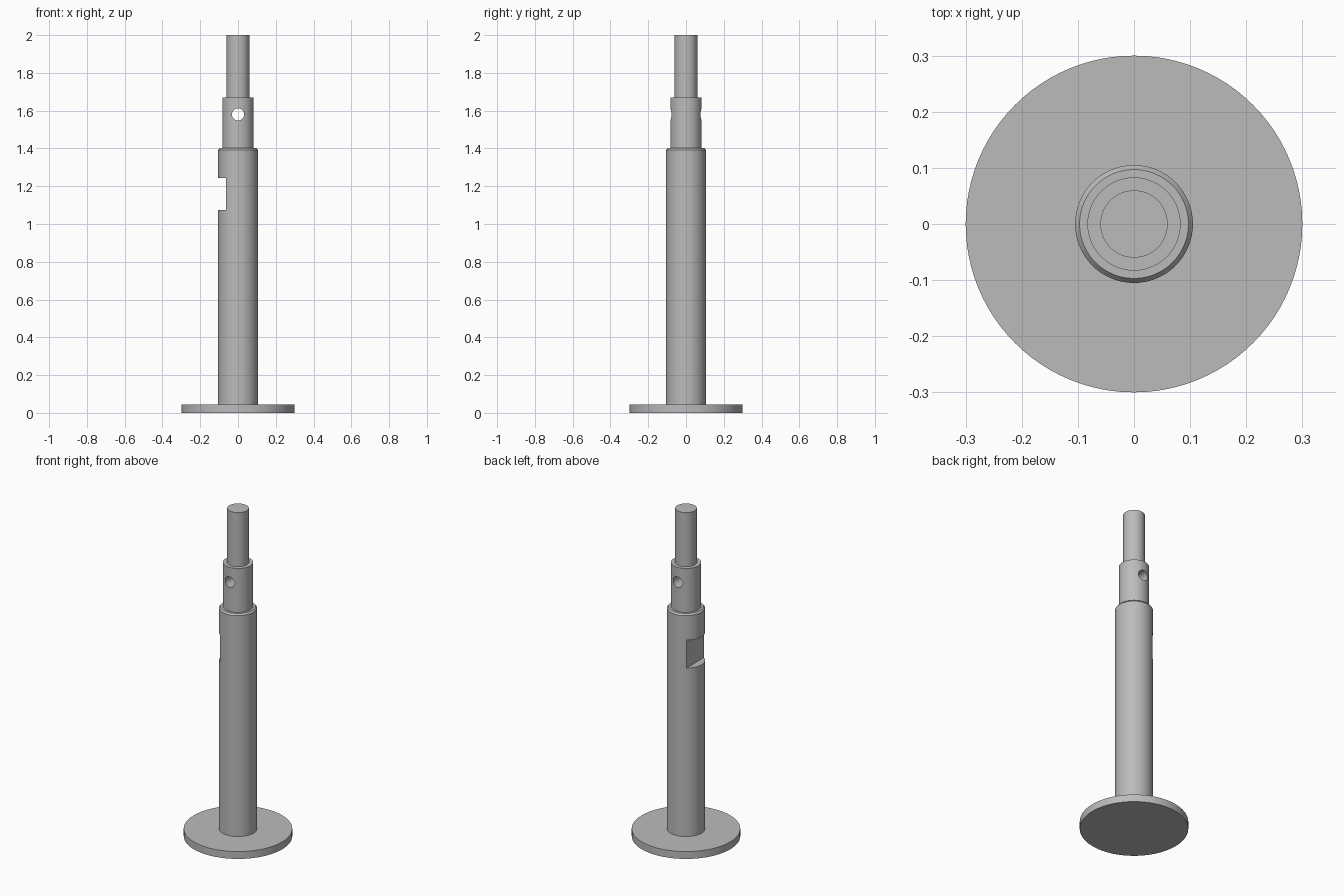
import bpy, math

cube = bpy.data.objects.get("Cube")
if cube:
    bpy.data.objects.remove(cube)

# Plain grey metal
steel = bpy.data.materials.new("steel grey")
steel.use_nodes = True
grey = (0.5, 0.5, 0.5, 1)
steel.diffuse_color = grey
steel.node_tree.nodes["Principled BSDF"].inputs["Base Color"].default_value = grey

SIDES = 96


def turned(name, profile):
    """Solid of revolution about z from (radius, height) points, bottom to top."""
    verts, faces = [], []
    for r, z in profile:
        for i in range(SIDES):
            a = math.tau * i / SIDES
            verts.append((r * math.cos(a), r * math.sin(a), z))
    for k in range(len(profile) - 1):
        for i in range(SIDES):
            j = (i + 1) % SIDES
            lo, hi = k * SIDES, (k + 1) * SIDES
            faces.append((lo + i, lo + j, hi + j, hi + i))
    top = (len(profile) - 1) * SIDES
    faces.append(tuple(reversed(range(SIDES))))
    faces.append(tuple(range(top, top + SIDES)))
    mesh = bpy.data.meshes.new(name)
    mesh.from_pydata(verts, [], faces)
    mesh.materials.append(steel)
    obj = bpy.data.objects.new(name, mesh)
    bpy.context.collection.objects.link(obj)
    return obj


def cut(obj, cutter, name):
    """Subtract the cutter and apply, then remove it."""
    cutter.name = name
    cutter.hide_render = True
    cutter.data.materials.append(steel)
    mod = obj.modifiers.new(name, 'BOOLEAN')
    mod.operation = 'DIFFERENCE'
    mod.solver = 'EXACT'
    mod.object = cutter
    bpy.context.view_layer.objects.active = obj
    bpy.ops.object.modifier_apply(modifier=mod.name)
    bpy.data.objects.remove(cutter)


# Stacked turned sections
base = turned("base_disc", [(0.30, 0), (0.30, 0.045)])
column = turned("column", [(0.105, 0.045), (0.105, 1.392), (0.097, 1.402)])
collar = turned("collar", [(0.083, 1.402), (0.083, 1.67)])
pin = turned("top_pin", [(0.06, 1.67), (0.06, 2.0)])

# Flat notch in the side of the column
bpy.ops.mesh.primitive_cube_add(size=1, location=(-0.163, 0, 1.158))
notch = bpy.context.object
notch.scale = (0.2, 0.4, 0.17)
cut(column, notch, "notch_cutter")

# Cross hole through the collar, front to back
bpy.ops.mesh.primitive_cylinder_add(vertices=48, radius=0.032, depth=0.4,
                                    location=(0, 0, 1.58),
                                    rotation=(math.pi / 2, 0, 0))
cut(collar, bpy.context.object, "hole_cutter")

# Smooth round walls, sharp rims
bpy.ops.object.select_all(action='DESELECT')
for part in (base, column, collar, pin):
    part.select_set(True)
bpy.context.view_layer.objects.active = base
bpy.ops.object.shade_smooth_by_angle(angle=math.radians(30))
